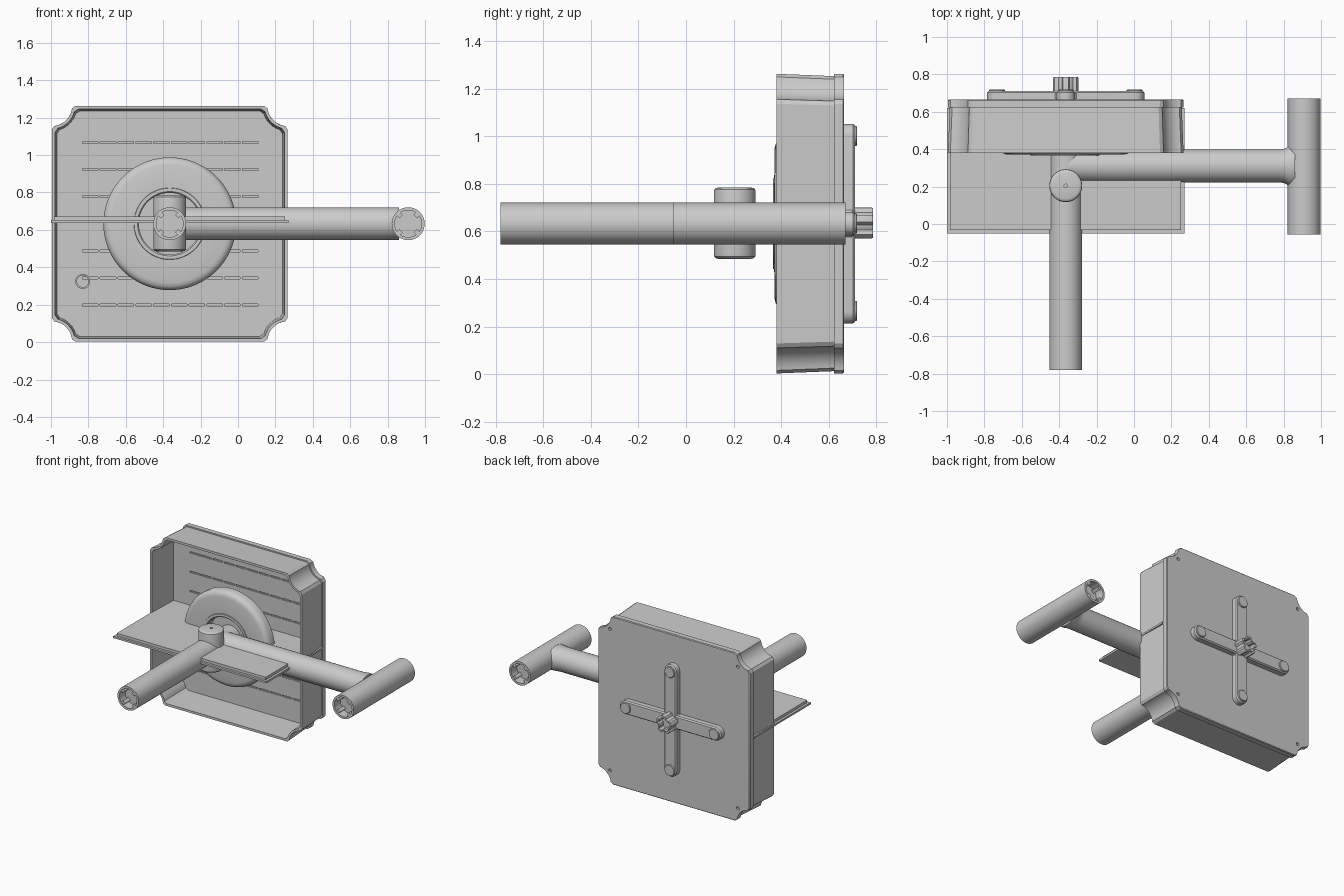
import bpy, bmesh, math
from math import cos, sin, pi
from mathutils import Matrix, Vector

if "Cube" in bpy.data.objects:
    bpy.data.objects.remove(bpy.data.objects["Cube"])

GREY = (0.6, 0.6, 0.6, 1)
grey = bpy.data.materials.new("plain grey")
grey.use_nodes = True
grey.diffuse_color = GREY
grey.node_tree.nodes["Principled BSDF"].inputs["Base Color"].default_value = GREY

CX, CZ, R = -0.365, 0.633, 0.088      # hub centre and pipe radius
TURN = {"x": Matrix.Rotation(pi / 2, 4, "Y"), "y": Matrix.Rotation(-pi / 2, 4, "X"), "z": Matrix()}
parts = []


def finish(name, bm):
    bmesh.ops.recalc_face_normals(bm, faces=bm.faces)
    mesh = bpy.data.meshes.new(name)
    bm.to_mesh(mesh)
    bm.free()
    mesh.materials.append(grey)
    ob = bpy.data.objects.new(name, mesh)
    bpy.context.collection.objects.link(ob)
    parts.append(ob)
    return ob


def skin(name, rings, closed=False):
    """Join rings of 3D points; cap the ends, or join last to first."""
    bm = bmesh.new()
    loops = [[bm.verts.new(p) for p in ring] for ring in rings]
    n = len(loops[0])
    pairs = list(zip(loops, loops[1:])) + ([(loops[-1], loops[0])] if closed else [])
    for a, b in pairs:
        for i in range(n):
            j = (i + 1) % n
            bm.faces.new((a[i], a[j], b[j], b[i]))
    if not closed:
        bm.faces.new(loops[0])
        bm.faces.new(loops[-1])
    return finish(name, bm)


def loft(name, layers, centre=(CX, CZ), closed=False):
    """Layers of (x-z outline, y)."""
    return skin(name, [[(centre[0] + u, y, centre[1] + v) for u, v in o] for o, y in layers], closed)


def lathe(name, axis, centre, profile, closed=False, n=48):
    """Revolve (radius, distance) pairs about an axis."""
    m = Matrix.Translation(centre) @ TURN[axis]
    return skin(name, [[m @ Vector((r * cos(2 * pi * i / n), r * sin(2 * pi * i / n), t))
                        for i in range(n)] for r, t in profile], closed)


def add_box(bm, centre, size, rot=Matrix()):
    bmesh.ops.create_cube(bm, size=1, matrix=Matrix.Translation(centre) @ rot @ Matrix.Diagonal((*size, 1)))


def notched(h, c=0.63, r=0.108, steps=10):
    """Square outline with a scooped corner at each end."""
    t0 = math.acos((c - h) / r) - 0.12
    t1 = pi / 2 - t0
    ts = [t0 + (t1 - t0) * i / steps for i in range(steps + 1)]
    tip = c - r - 0.018
    corner = [(h, tip)] + [(c - r * cos(t), c - r * sin(t)) for t in ts] + [(tip, h)]
    pts = []
    for k in range(4):
        a, b = round(cos(k * pi / 2)), round(sin(k * pi / 2))
        pts += [(a * u - b * v, b * u + a * v) for u, v in corner]
    return pts


def stadium(half, r, upright=False, steps=12):
    pts = []
    for s, start in ((1, -pi / 2), (-1, pi / 2)):
        for i in range(steps + 1):
            a = start + pi * i / steps
            pts.append((s * (half - r) + r * cos(a), r * sin(a)))
    return [(-v, u) for u, v in pts] if upright else pts


# Guard: tapered wall and back plate
loft("guard_wall", [(notched(0.62, 0.622), 0.63), (notched(0.63), 0.38),
                    (notched(0.613, 0.63, 0.124), 0.38), (notched(0.603, 0.622, 0.124), 0.63)], closed=True)
plate = loft("back_plate", [(notched(0.63), 0.622), (notched(0.63), 0.66), (notched(0.625), 0.665)])

# Vent slots and screw holes cut into the plate
bm = bmesh.new()
for row in (-3, -2, -1, 1, 2, 3):
    for col in range(10):
        add_box(bm, (-0.79 + col * 0.095, 0.622, CZ + row * 0.145), (0.083, 0.02, 0.011))
for sx in (-1, 1):
    for sz in (-1, 1):
        at = Matrix.Translation((CX + sx * 0.53, 0.665, CZ + sz * 0.53))
        bmesh.ops.create_cone(bm, cap_ends=True, segments=16, radius1=0.012, radius2=0.012,
                              depth=0.03, matrix=at @ TURN["y"])
cutter = finish("slot_cutter", bm)
cutter.hide_render = True
cut = plate.modifiers.new("slots", "BOOLEAN")
cut.operation = "DIFFERENCE"
cut.object = cutter
bpy.context.view_layer.objects.active = plate
bpy.ops.object.modifier_apply(modifier="slots")
parts.remove(cutter)
bpy.data.objects.remove(cutter)

# Small ring inside the guard
lathe("cable_ring", "y", (-0.83, 0.6, 0.325), [(0.04, 0.03), (0.04, 0), (0.031, 0), (0.031, 0.03)], True, 32)

# Shelf: lipped board with a recessed underside
bm = bmesh.new()
add_box(bm, (CX, 0.285, 0.645), (1.27, 0.67, 0.014))
under = [f for f in bm.faces if f.normal.z < -0.9]
bmesh.ops.inset_region(bm, faces=under, thickness=0.05, depth=0)
bmesh.ops.translate(bm, verts=list(under[0].verts), vec=(0, 0, 0.008))
finish("shelf_lip", bm)
bm = bmesh.new()
add_box(bm, (CX, 0.295, 0.661), (1.235, 0.655, 0.022))
finish("shelf_board", bm)

# Dished wheel with hub
lathe("wheel", "y", (CX, 0, CZ),
      [(0.165, 0.45), (0.165, 0.372), (0.172, 0.365), (0.19, 0.365), (0.192, 0.371), (0.315, 0.372),
       (0.335, 0.377), (0.348, 0.388), (0.355, 0.405), (0.355, 0.45)], True, 72)
lathe("hub_floor", "y", (CX, 0, CZ), [(0.17, 0.43), (0.17, 0.45)])

# Pipes with socket ends
BORE, DEEP = 0.072, 0.07


def pipe(name, x, y0, y1, back_open):
    prof = [(0.01, y0 + DEEP), (BORE, y0 + DEEP), (BORE, y0), (R, y0), (R, y1)]
    ends = [y0 + DEEP / 2 + 0.004]
    if back_open:
        prof += [(BORE, y1), (BORE, y1 - DEEP), (0.01, y1 - DEEP)]
        ends.append(y1 - DEEP / 2 - 0.004)
    lathe(name, "y", (x, 0, CZ), prof)
    bm = bmesh.new()
    for y in ends:
        for k in range(4):
            rot = Matrix.Rotation(pi / 4 + k * pi / 2, 4, "Y")
            add_box(bm, Vector((x, y, CZ)) + rot @ Vector((0.063, 0, 0)), (0.02, DEEP, 0.026), rot)
    finish(name + "_ribs", bm)


pipe("front_pipe", CX, -0.78, 0.44, False)
pipe("side_pipe", 0.91, -0.055, 0.67, True)

# Cross arm, widening where it meets the side pipe
sections = [(CX, 1), (0.78, 1), (0.8, 1.03), (0.815, 1.1), (0.825, 1.2), (0.86, 1.25)]
skin("cross_arm", [[(x, 0.31 + s * R * cos(a * pi / 24), CZ + R * sin(a * pi / 24)) for a in range(48)]
                   for x, s in sections])

# Upright pivot with rounded caps
half = [(0.07, 0.15), (0.08, 0.147), (0.086, 0.141), (R, 0.13)]
cap = [(0.009, 0.14), (0.009, 0.15)]
lathe("pivot", "z", (CX, 0.205, CZ + 0.002), cap + half + [(r, -t) for r, t in reversed(cap + half)])

# Cross bracket on the back, with end buttons
for name, upright in (("bracket_across", False), ("bracket_upright", True)):
    loft(name, [(stadium(0.42, 0.05, upright), 0.66), (stadium(0.42, 0.05, upright), 0.702),
                (stadium(0.412, 0.042, upright), 0.711)])
for k, side in enumerate(("left", "top", "right", "bottom")):
    a = k * pi / 2
    lathe(side + "_button", "y", (CX + 0.368 * cos(a), 0, CZ + 0.368 * sin(a)),
          [(0.042, 0.7), (0.042, 0.716), (0.038, 0.72)], n=32)

# Lobed knob with a hollow face
lathe("knob_collar", "y", (CX, 0, CZ), [(0.076, 0.67), (0.076, 0.698), (0.068, 0.703)])


def star(scale):
    pts = []
    for i in range(60):
        a = 2 * pi * i / 60 + pi / 2
        r = 0.06 + 0.008 * max(-1, min(1, 3 * sin(5 * a)))
        pts.append((scale * r * cos(a), scale * r * sin(a)))
    return pts


loft("knob", [(star(1), 0.7), (star(1), 0.78), (star(0.95), 0.786), (star(0.75), 0.786), (star(0.75), 0.735)])

# Smooth the curves, keep the edges crisp
bpy.ops.object.select_all(action="DESELECT")
for ob in parts:
    ob.select_set(True)
bpy.context.view_layer.objects.active = plate
bpy.ops.object.shade_smooth_by_angle(angle=math.radians(32))
